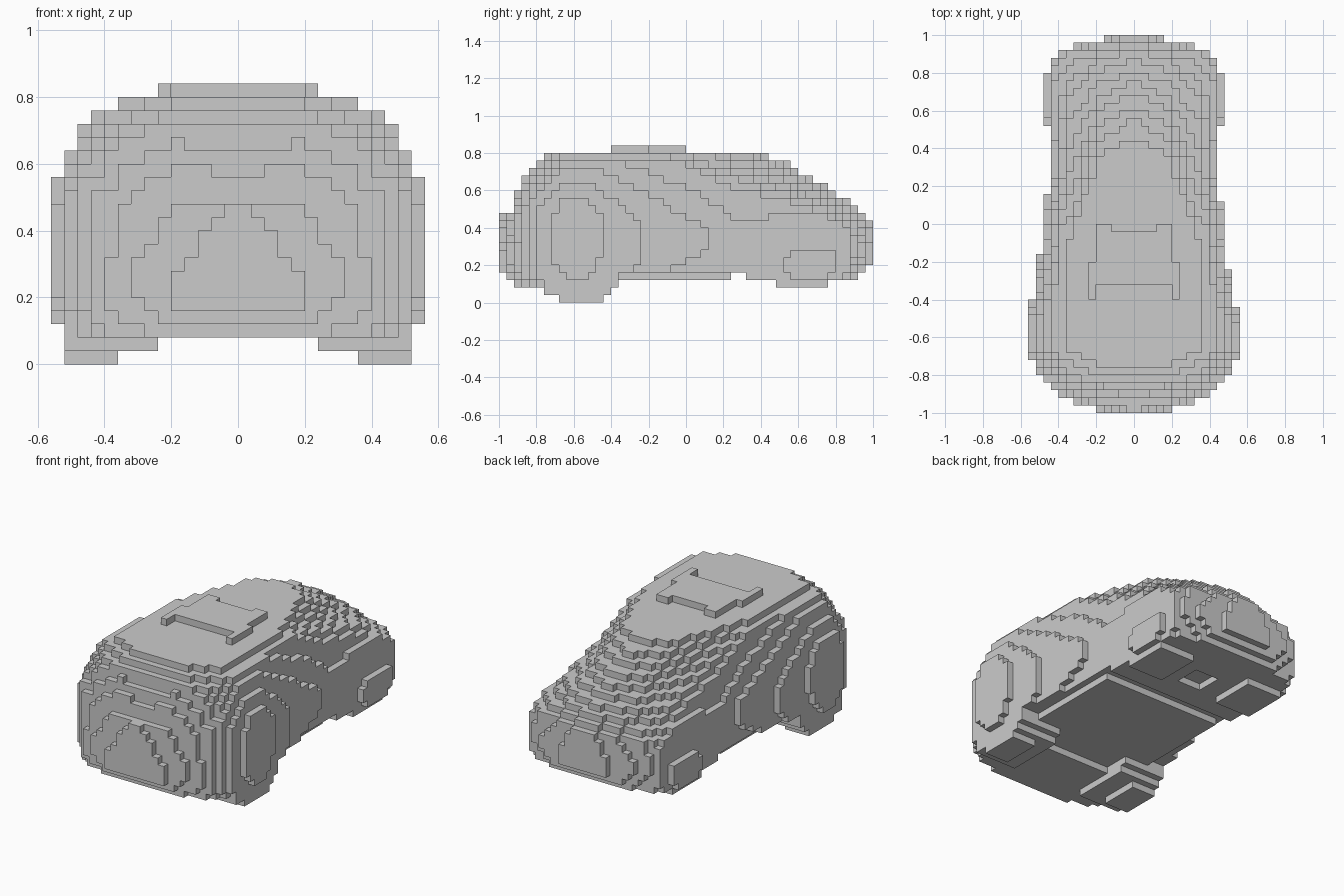
import bpy
import bmesh
from mathutils import Vector

cube = bpy.data.objects.get("Cube")
if cube:
    bpy.data.objects.remove(cube, do_unlink=True)

STEP = 0.04  # edge of one block; profiles below are (y, z) in blocks

# Side profiles of the hull, from the centre line out to the shoulder
CENTRE = [(-22.6, 2), (-25, 4.2), (-25, 11.5), (-24.5, 12), (-23.5, 12),
          (-22.5, 14), (-20.5, 18), (-18.5, 20), (10.6, 19.9), (14.5, 18.1),
          (22, 13.3), (24.3, 11.3), (25, 11), (25, 5), (22, 2)]
MIDDLE = [(-22.6, 2), (-24.7, 4.2), (-24.7, 6.5), (-24.5, 7), (-23.5, 12),
          (-22.5, 15), (-20.5, 18), (-18.5, 20), (8.5, 20), (13.3, 17.4),
          (20, 13.8), (23.4, 11), (24.4, 7), (24.4, 5), (22, 2)]
SHOULDER = [(-22, 2), (-23.2, 5), (-23.2, 7), (-23.1, 9), (-22.7, 11),
            (-22.3, 13), (-20.5, 17), (-16, 20), (-4, 20), (7, 16.5),
            (17, 13.5), (22.5, 11), (23.4, 8), (23.4, 6), (21, 2)]

# Stepped side skins, each one block thick, ending in the front wheel bulge
SKINS = {
    9: [(-22, 2), (-22.6, 5), (-22.4, 11), (-20, 17), (-17, 19.2), (-2, 19.2),
        (6, 15.5), (16, 13), (22, 10.5), (23, 7), (21, 2)],
    10: [(-21, 2), (-22, 5), (-22, 12), (-17, 19), (-9, 19), (0, 15.5),
         (8, 10.4), (12, 12), (18, 12), (22, 10), (22, 4), (19, 2)],
    11: [(-20, 2), (-21, 5), (-21, 13), (-17, 18), (-12, 18), (-5, 14.5),
         (2.6, 10), (2.6, 7), (-3, 4), (-9, 2)],
    12: [(-19, 2), (-20, 5), (-20, 12), (-17, 16), (-13, 16), (-10, 14),
         (-5.6, 10), (-5.6, 6), (-9, 2)],
    13: [(-16, 3), (-18, 6), (-18, 11), (-16.5, 14), (-13, 14), (-10.9, 11),
         (-10.9, 7), (-13, 3)],
}
REAR_WHEEL = [(14, 3), (13, 5), (14, 7), (20, 7), (20, 5), (19, 3)]


def blend(a, b, t):
    return [Vector(p).lerp(Vector(q), t) for p, q in zip(a, b)]


def stretch(profile, factor):
    """Lengthen a bulge backwards, keeping its front end in place."""
    front = min(y for y, z in profile)
    return [(front + (y - front) * factor, z) for y, z in profile]


def inside(profile, y, z):
    """Even-odd test of a point against a closed profile."""
    hit = False
    for (y0, z0), (y1, z1) in zip(profile, profile[1:] + profile[:1]):
        if (z0 > z) != (z1 > z) and y < y0 + (z - z0) * (y1 - y0) / (z1 - z0):
            hit = not hit
    return hit


def profile_at(col, is_right):
    if col <= 4:
        return blend(CENTRE, MIDDLE, col / 4)
    if col <= 8:
        return blend(MIDDLE, SHOULDER, (col - 4) / 4)
    # The right bulge runs slightly further back than the left one
    return stretch(SKINS[col], 1.08) if is_right and col > 10 else SKINS[col]


def floor_at(col, y):
    """Underside height: front pan, raised middle, rear bumps and hollow."""
    if y < -13:
        return 2
    if 6 < y < 8 or (col < 2 and 12 < y < 16):
        return 4
    if col >= 5 and 12 < y < 19:
        return 2
    return 4 if col >= 10 and y < 6 else 3


def front_foot(col, y, z):
    if z < 1:
        return 9 <= col <= 12 and -17 < y < -11
    return z < 2 and 6 <= col <= 12 and -19 < y < -10


def front_arch(col, y, z):
    """Fills the hull down to the foot behind the front pan."""
    return 6 <= col <= 12 and -13 < y < -9 and 2 < z < 5


def rear_wheel(col, y, z):
    return col == 11 and inside(REAR_WHEEL, y, z)


def roof_panel(col, y, z):
    if not 20 < z < 21 or not -10 < y < 0:
        return False
    if col < 3:
        return -8 < y < -1
    return col < (6 if y < -5 else 5) and (y > -8 or col > 4)


# Collect the filled blocks on both sides of the centre line
PARTS = (front_foot, front_arch, rear_wheel, roof_panel)
blocks = set()
for x in range(-14, 14):
    col = x if x >= 0 else -1 - x
    profile = profile_at(col, x < 0)
    for j in range(-25, 25):
        for k in range(21):
            y, z = j + 0.5, k + 0.5
            hull = z > floor_at(col, y) and inside(profile, y, z)
            if hull or any(part(col, y, z) for part in PARTS):
                blocks.add((x, j, k))

# Skin the blocks with outward faces only
bm = bmesh.new()
corners = {}


def corner(p):
    if p not in corners:
        corners[p] = bm.verts.new(Vector(p) * STEP)
    return corners[p]


for block in blocks:
    for axis in range(3):
        u, v = (axis + 1) % 3, (axis + 2) % 3
        for side in (0, 1):
            beside = list(block)
            beside[axis] += 2 * side - 1
            if tuple(beside) in blocks:
                continue
            ring = []
            for du, dv in ((0, 0), (1, 0), (1, 1), (0, 1)):
                p = list(block)
                p[axis] += side
                p[u] += du
                p[v] += dv
                ring.append(corner(tuple(p)))
            bm.faces.new(ring if side else ring[::-1])

mesh = bpy.data.meshes.new("car_body")
bm.to_mesh(mesh)
bm.free()

# Plain grey paint
paint = bpy.data.materials.new("light_grey")
paint.use_nodes = True
grey = (0.6, 0.6, 0.6, 1)
paint.diffuse_color = grey
paint.node_tree.nodes["Principled BSDF"].inputs["Base Color"].default_value = grey
mesh.materials.append(paint)

body = bpy.data.objects.new("car_body", mesh)
bpy.context.scene.collection.objects.link(body)
